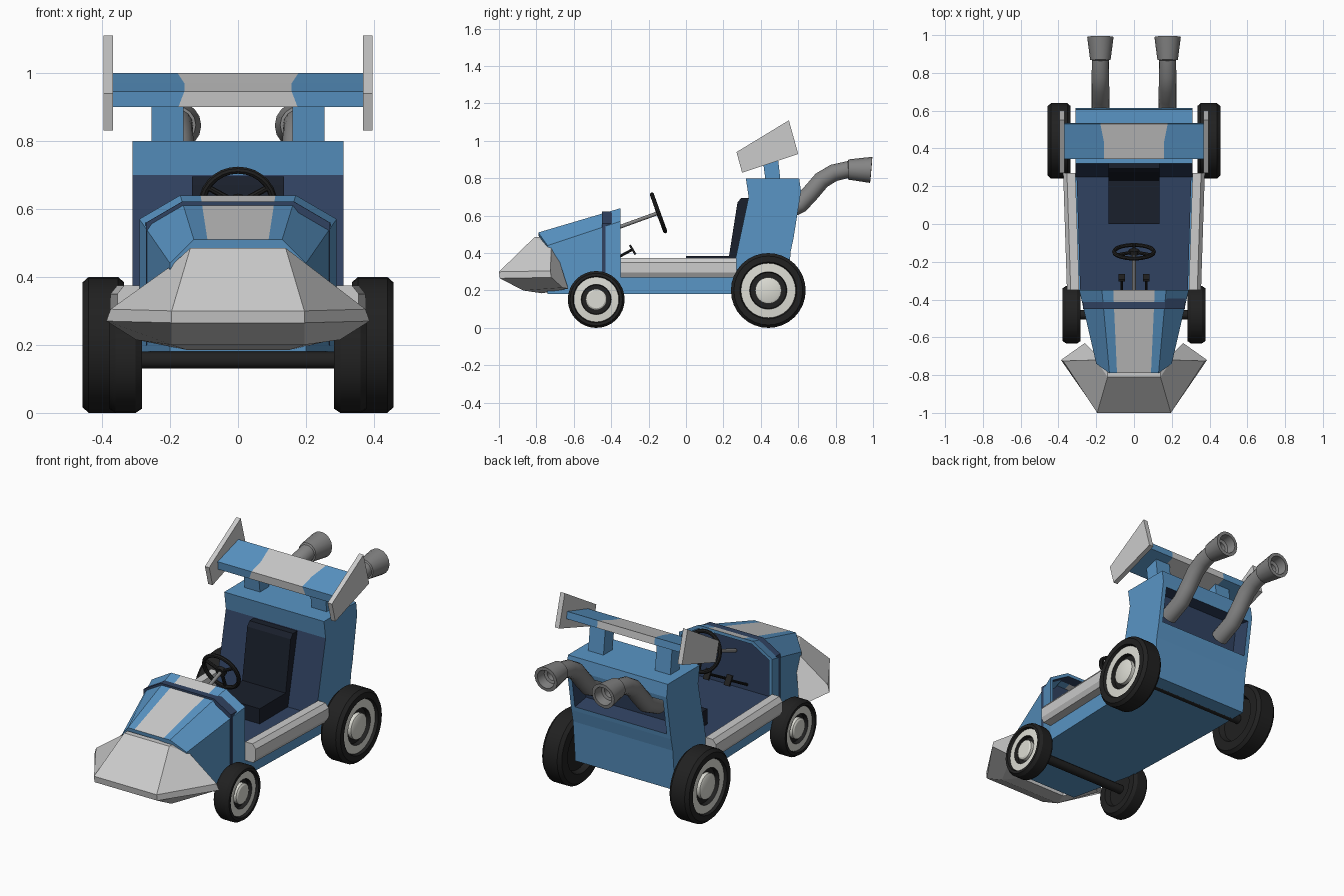
import bpy, bmesh, math
from mathutils import Vector

if "Cube" in bpy.data.objects:
    bpy.data.objects.remove(bpy.data.objects["Cube"])


def material(name, r, g, b):
    m = bpy.data.materials.new(name)
    m.diffuse_color = (r, g, b, 1)
    m.use_nodes = True
    m.node_tree.nodes["Principled BSDF"].inputs["Base Color"].default_value = m.diffuse_color
    return m


BLUE = material("blue", 0.10, 0.30, 0.56)
NAVY = material("navy", 0.03, 0.055, 0.12)
DARK = material("dark", 0.01, 0.014, 0.025)
BLACK = material("black", 0.015, 0.015, 0.015)
GREY = material("grey", 0.55, 0.55, 0.55)
STEEL = material("steel", 0.23, 0.23, 0.23)
WHITE = material("off_white", 0.72, 0.72, 0.66)


def loft(name, sections, mat, special=None, caps=None, recess=(), smooth=False):
    """Skin closed sections; special(segment, strip) and caps override the material."""
    mats = [mat]

    def idx(m):
        if m not in mats:
            mats.append(m)
        return mats.index(m)
    bm = bmesh.new()
    rows = [[bm.verts.new(p) for p in s] for s in sections]
    n = len(rows[0])
    faces = {}
    for s in range(len(rows) - 1):
        for i in range(n):
            j = (i + 1) % n
            f = bm.faces.new((rows[s][i], rows[s][j], rows[s + 1][j], rows[s + 1][i]))
            f.material_index = idx((special and special(s, i)) or mat)
            faces[(s, i)] = f
    for key, row in (("start", rows[0]), ("end", rows[-1])):
        faces[key] = bm.faces.new(row)
        faces[key].material_index = idx((caps or {}).get(key, mat))
    bmesh.ops.recalc_face_normals(bm, faces=bm.faces[:])
    # sunken panels: rim, then push in
    for key, rim, depth, m in recess:
        f = faces[key]
        bmesh.ops.inset_region(bm, faces=[f], thickness=rim, use_even_offset=True)
        walls = bmesh.ops.inset_region(bm, faces=[f], thickness=0.001, depth=-depth,
                                       use_even_offset=True)["faces"]
        for w in list(walls) + [f]:
            w.material_index = idx(m)
    me = bpy.data.meshes.new(name)
    bm.to_mesh(me)
    bm.free()
    for m in mats:
        me.materials.append(m)
    ob = bpy.data.objects.new(name, me)
    bpy.context.collection.objects.link(ob)
    if smooth:
        bpy.ops.object.select_all(action='DESELECT')
        ob.select_set(True)
        bpy.context.view_layer.objects.active = ob
        bpy.ops.object.shade_smooth_by_angle(angle=math.radians(32))
    return ob


def prism_x(name, profile, x0, x1, mat, **kw):
    """Extrude a (y, z) profile across x."""
    return loft(name, [[(x, y, z) for y, z in profile] for x in (x0, x1)], mat, **kw)


def plate(name, plan, z0, z1, mat):
    """Extrude a half plan of (x, y), mirrored across x, between two heights."""
    full = plan + [(-x, y) for x, y in reversed(plan)]
    return loft(name, [[(x, y, z) for x, y in full] for z in (z0, z1)], mat)


def mirrored(half):
    return half + [(-x, y, z) for x, y, z in reversed(half)]


def ring(c, ax, r, n):
    q = Vector(ax).to_track_quat('Z', 'Y')
    return [Vector(c) + q @ Vector((r * math.cos(a), r * math.sin(a), 0))
            for a in (2 * math.pi * i / n for i in range(n))]


def rod(name, a, b, r, mat, n=12):
    d = Vector(b) - Vector(a)
    return loft(name, [ring(a, d, r, n), ring(b, d, r, n)], mat, smooth=True)


# Nose with centre stripe, open at the back towards the cockpit
rear = mirrored([(0.11, -0.35, 0.64), (0.17, -0.35, 0.64), (0.29, -0.35, 0.57), (0.29, -0.35, 0.18)])
front = mirrored([(0.09, -0.79, 0.51), (0.13, -0.79, 0.51), (0.20, -0.74, 0.44), (0.20, -0.74, 0.18)])
loft("nose", [rear, front], BLUE, special=lambda s, i: GREY if i == 7 else None,
     recess=[("start", 0.018, 0.10, NAVY)])

# Floor tub and cockpit floor
plate("tub", [(0.29, -0.35), (0.31, 0.26)], 0.18, 0.285, BLUE)
plate("cockpit_floor", [(0.25, -0.45), (0.285, -0.345), (0.305, 0.29)], 0.27, 0.30, NAVY)

# Rear block with dark front face and sunken engine bay
block = [(0.25, 0.18), (0.25, 0.30), (0.335, 0.70), (0.32, 0.80), (0.605, 0.80),
         (0.615, 0.73), (0.575, 0.48), (0.56, 0.41), (0.54, 0.18)]
prism_x("rear_block", block, -0.31, 0.31, BLUE,
        special=lambda s, i: NAVY if i == 1 else None,
        recess=[((0, 5), 0.025, 0.10, NAVY)])

# Seat
prism_x("seat", [(0, 0.29), (0, 0.385), (0.23, 0.385), (0.275, 0.67), (0.295, 0.695),
                 (0.345, 0.695), (0.30, 0.29)], -0.135, 0.135, DARK)

# Front bumper swept round the nose
corner = [(0.14, -0.78, 0.485), (0.14, -0.81, 0.485), (0.195, -1.0, 0.30),
          (0.195, -0.995, 0.265), (0.195, -0.87, 0.20), (0.15, -0.77, 0.185)]
tip = [(0.19, -0.70, 0.43), (0.20, -0.72, 0.43), (0.375, -0.725, 0.305),
       (0.387, -0.72, 0.27), (0.30, -0.66, 0.215), (0.26, -0.63, 0.21)]
flip = lambda pts: [(-x, y, z) for x, y, z in pts]
loft("bumper", [flip(tip), flip(corner), corner, tip], GREY)

# Rear wing with centre stripe
wing = [(0.35, 0.90, 0.175), (0.345, 0.945, 0.158), (0.43, 0.97, 0.158),
        (0.53, 1.0, 0.178), (0.535, 0.96, 0.178)]
loft("wing", [[(s * (x or w), y, z) for y, z, w in wing]
              for s, x in ((-1, 0.37), (-1, 0), (1, 0), (1, 0.37))],
     BLUE, special=lambda s, i: GREY if s == 1 else None)

# Steering column, wheel and spokes
hub, axis = Vector((0, -0.147, 0.615)), Vector((0, 0.94, 0.34))
rod("steering_column", hub - axis * 0.31, hub, 0.01, STEEL)
bpy.ops.mesh.primitive_torus_add(major_radius=0.105, minor_radius=0.011, major_segments=28,
                                 minor_segments=8, location=hub,
                                 rotation=axis.to_track_quat('Z', 'Y').to_euler())
wheel = bpy.context.object
wheel.name = "steering_wheel"
wheel.data.materials.append(BLACK)
bpy.ops.object.shade_smooth_by_angle()
rod("steering_hub", hub - axis.normalized() * 0.012, hub + axis.normalized() * 0.01, 0.028, BLACK)
side, up = Vector((1, 0, 0)), Vector((0, -0.34, 0.94))
for k, a in enumerate((30, 150, 270)):
    d = side * math.cos(math.radians(a)) + up * math.sin(math.radians(a))
    rod(f"steering_spoke_{k}", hub, hub + d * 0.1, 0.009, BLACK, 8)


def build_wheel(name, s, y, R, x_in, x_out, k):
    """Rings from the inner face to the hub; k gives the white band and hub radii."""
    a, b, c = k
    prof = [(x_in + 0.03, 0.60), (x_in, 0.66), (x_in, 0.92), (x_in + 0.018, 1),
            (x_out - 0.018, 1), (x_out, 0.92), (x_out, a + 0.03), (x_out - 0.015, a),
            (x_out - 0.012, b), (x_out - 0.035, b - 0.02), (x_out - 0.035, c),
            (x_out - 0.014, c), (x_out - 0.008, c - 0.06)]
    loft(name, [ring((s * x, y, R), (1, 0, 0), r * R, 32) for x, r in prof], BLACK,
         special=lambda g, i: WHITE if g == 7 or g >= 10 else None,
         caps={"end": WHITE}, smooth=True)


# Axles
rod("front_axle", (-0.31, -0.48, 0.155), (0.31, -0.48, 0.155), 0.025, BLACK)
rod("rear_axle", (-0.36, 0.44, 0.2), (0.36, 0.44, 0.2), 0.025, BLACK)

for s, tag in ((-1, "left"), (1, "right")):
    # Wheels
    build_wheel("front_wheel_" + tag, s, -0.48, 0.152, 0.283, 0.378, (0.79, 0.53, 0.37))
    build_wheel("rear_wheel_" + tag, s, 0.44, 0.20, 0.335, 0.457, (0.73, 0.50, 0.35))

    # Side rail, slightly splayed to the rear
    rail = [(0, 0.27), (0, 0.375), (0.045, 0.375), (0.065, 0.35), (0.065, 0.295), (0.05, 0.27)]
    loft("side_rail_" + tag, [[(s * (x0 + x), y, z) for x, z in rail]
                              for x0, y in ((0.29, -0.35), (0.31, 0.27))], GREY)

    # Wing end plate and support
    prism_x("wing_end_" + tag, [(0.27, 0.94), (0.55, 1.11), (0.60, 0.93), (0.30, 0.83)],
            s * 0.368, s * 0.395, GREY)
    prism_x("wing_support_" + tag, [(0.425, 0.79), (0.405, 0.94), (0.485, 0.965), (0.505, 0.79)],
            s * 0.16, s * 0.255, BLUE)

    # Exhaust pipe: (y, z, radius, angle), ending in a hollow flare
    path = [(0.50, 0.61, 0.047, 25), (0.61, 0.66, 0.047, 38), (0.665, 0.72, 0.047, 50),
            (0.725, 0.79, 0.047, 42), (0.79, 0.829, 0.046, 22), (0.868, 0.847, 0.045, 5),
            (0.868, 0.847, 0.054, -2), (0.99, 0.845, 0.07, -5), (0.991, 0.845, 0.052, -5),
            (0.94, 0.846, 0.045, -5), (0.935, 0.846, 0.03, -5), (0.88, 0.847, 0.028, -2)]
    loft("exhaust_" + tag,
         [ring((s * 0.178, y, z), (0, math.cos(math.radians(a)), math.sin(math.radians(a))), r, 16)
          for y, z, r, a in path], STEEL, smooth=True)

    # Pedal
    rod("pedal_arm_" + tag, (s * 0.065, -0.45, 0.33), (s * 0.065, -0.285, 0.42), 0.007, BLACK, 8)
    prism_x("pedal_" + tag, [(-0.305, 0.44), (-0.295, 0.445), (-0.265, 0.395), (-0.275, 0.39)],
            s * 0.048, s * 0.082, BLACK)
